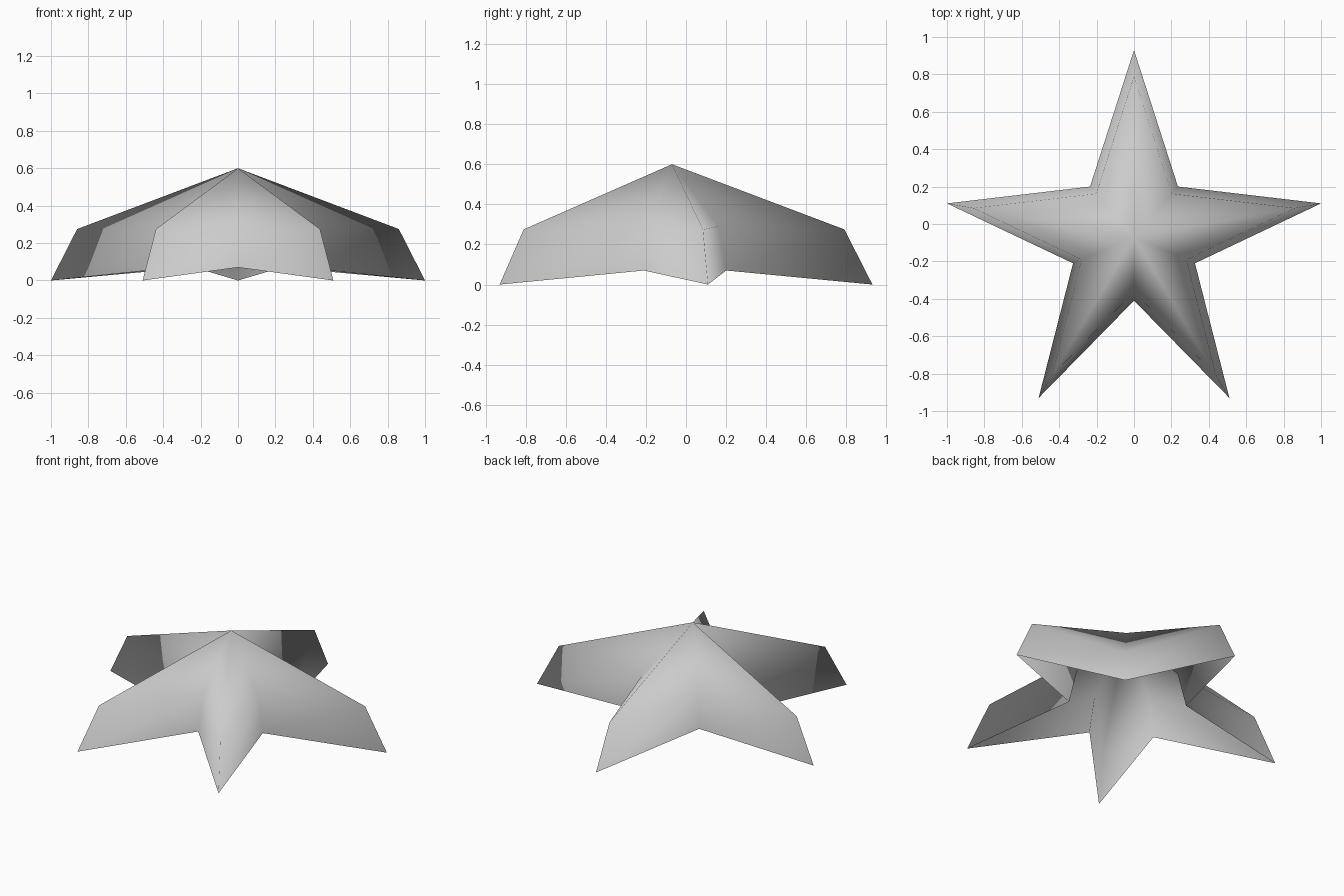
import bpy
import bmesh
from mathutils import Vector

cube = bpy.data.objects.get("Cube")
if cube:
    bpy.data.objects.remove(cube, do_unlink=True)

# One flat colour
grey = bpy.data.materials.new("light grey")
colour = (0.6, 0.6, 0.6, 1)
grey.use_nodes = True
grey.diffuse_color = colour
bsdf = next(n for n in grey.node_tree.nodes if n.type == 'BSDF_PRINCIPLED')
bsdf.inputs["Base Color"].default_value = colour

# Rim of the star on the left half, from the back point round to the front notch
half = [(0, 0.93), (0.235, 0.2), (1, 0.11), (0.326, -0.21), (0.51, -0.93), (0, -0.41)]
outline = half + [(-x, y) for x, y in half[-2:0:-1]]
centre = Vector((0, -0.07, 0))
SHRINK = 0.86

bm = bmesh.new()
apex = bm.verts.new(centre + Vector((0, 0, 0.6)))


def ring(scale, tip_z, notch_z):
    """Star-shaped loop, alternating points and notches."""
    verts = []
    for i, (x, y) in enumerate(outline):
        p = centre + (Vector((x, y, 0)) - centre) * scale
        p.z = notch_z if i % 2 else tip_z
        verts.append(bm.verts.new(p))
    return verts


shoulder = ring(SHRINK, 0.275, 0.29)
rim = ring(1, 0, 0.07)

# Sloped roof and steep skirt, open underneath
count = len(outline)
for i in range(count):
    j = (i + 1) % count
    bm.faces.new((apex, shoulder[j], shoulder[i]))
    bm.faces.new((shoulder[i], shoulder[j], rim[j], rim[i]))
bmesh.ops.recalc_face_normals(bm, faces=bm.faces)
bm.normal_update()
if sum(f.normal.z for f in bm.faces) < 0:
    bmesh.ops.reverse_faces(bm, faces=bm.faces)
for f in bm.faces:
    f.smooth = True

mesh = bpy.data.meshes.new("star_shell")
bm.to_mesh(mesh)
bm.free()
mesh.materials.append(grey)
star = bpy.data.objects.new("star_shell", mesh)
bpy.context.collection.objects.link(star)
